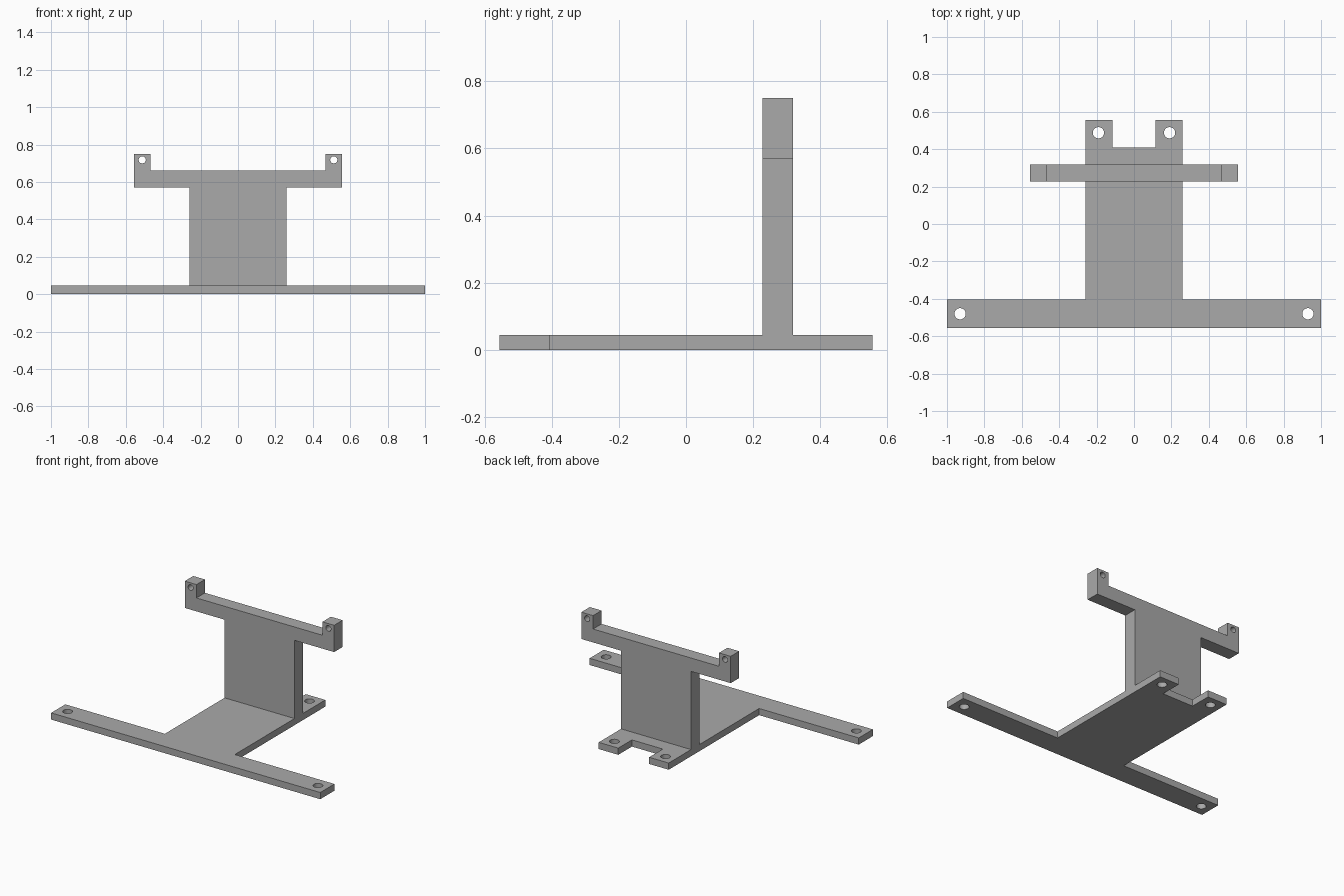
import bpy
import bmesh
import math
from mathutils import Matrix

cube = bpy.data.objects.get("Cube")
if cube:
    bpy.data.objects.remove(cube)

GREY = (0.4, 0.4, 0.4, 1.0)
grey = bpy.data.materials.new("plain grey")
grey.use_nodes = True
grey.diffuse_color = GREY
grey.node_tree.nodes["Principled BSDF"].inputs["Base Color"].default_value = GREY


def mirrored(half):
    """Close a right-hand half outline by reflecting it across x = 0."""
    return half + [(-x, y) for x, y in reversed(half)]


def circle(cx, cy, r, sides=32):
    return [(cx + r * math.cos(math.tau * i / sides),
             cy + r * math.sin(math.tau * i / sides)) for i in range(sides)]


def plate(name, half, holes, thickness, placement):
    """Symmetric flat plate with mirrored pairs of round through holes."""
    loops = [mirrored(half)]
    for x, y, r in holes:
        loops += [circle(x, y, r), circle(-x, y, r)]
    curve = bpy.data.curves.new(name + "_profile", "CURVE")
    curve.dimensions = "2D"
    curve.fill_mode = "BOTH"
    curve.extrude = thickness / 2
    for loop in loops:
        spline = curve.splines.new("POLY")
        spline.points.add(len(loop) - 1)
        for point, (x, y) in zip(spline.points, loop):
            point.co = (x, y, 0, 1)
        spline.use_cyclic_u = True
        spline.use_smooth = False

    # Turn the filled profile into a clean, closed mesh
    source = bpy.data.objects.new(name + "_profile", curve)
    mesh = bpy.data.meshes.new_from_object(source)
    bpy.data.objects.remove(source)
    bpy.data.curves.remove(curve)
    bm = bmesh.new()
    bm.from_mesh(mesh)
    bmesh.ops.remove_doubles(bm, verts=bm.verts, dist=0.0001)
    bmesh.ops.transform(bm, matrix=placement, verts=bm.verts)
    bmesh.ops.recalc_face_normals(bm, faces=bm.faces)
    for face in bm.faces:
        face.smooth = False
        face.material_index = 0
    bm.to_mesh(mesh)
    bm.free()
    mesh.name = name
    mesh.materials.clear()
    mesh.materials.append(grey)
    obj = bpy.data.objects.new(name, mesh)
    bpy.context.collection.objects.link(obj)
    return obj


BASE_T = 0.045
UPRIGHT_T = 0.09

# T-shaped base with a wide front bar and a notched rear end
plate("base_plate",
      [(1, -0.555), (1, -0.405), (0.26, -0.405), (0.26, 0.555),
       (0.115, 0.555), (0.115, 0.41)],
      [(0.93, -0.48, 0.03), (0.19, 0.488, 0.03)],
      BASE_T, Matrix.Translation((0, 0, BASE_T / 2)))

# Upright with a crossbar ending in two drilled lugs
plate("upright_bracket",
      [(0.26, BASE_T), (0.26, 0.57), (0.555, 0.57), (0.555, 0.75),
       (0.468, 0.75), (0.468, 0.66)],
      [(0.512, 0.718, 0.019)],
      UPRIGHT_T,
      Matrix.Translation((0, 0.273, 0)) @ Matrix.Rotation(math.pi / 2, 4, "X"))
